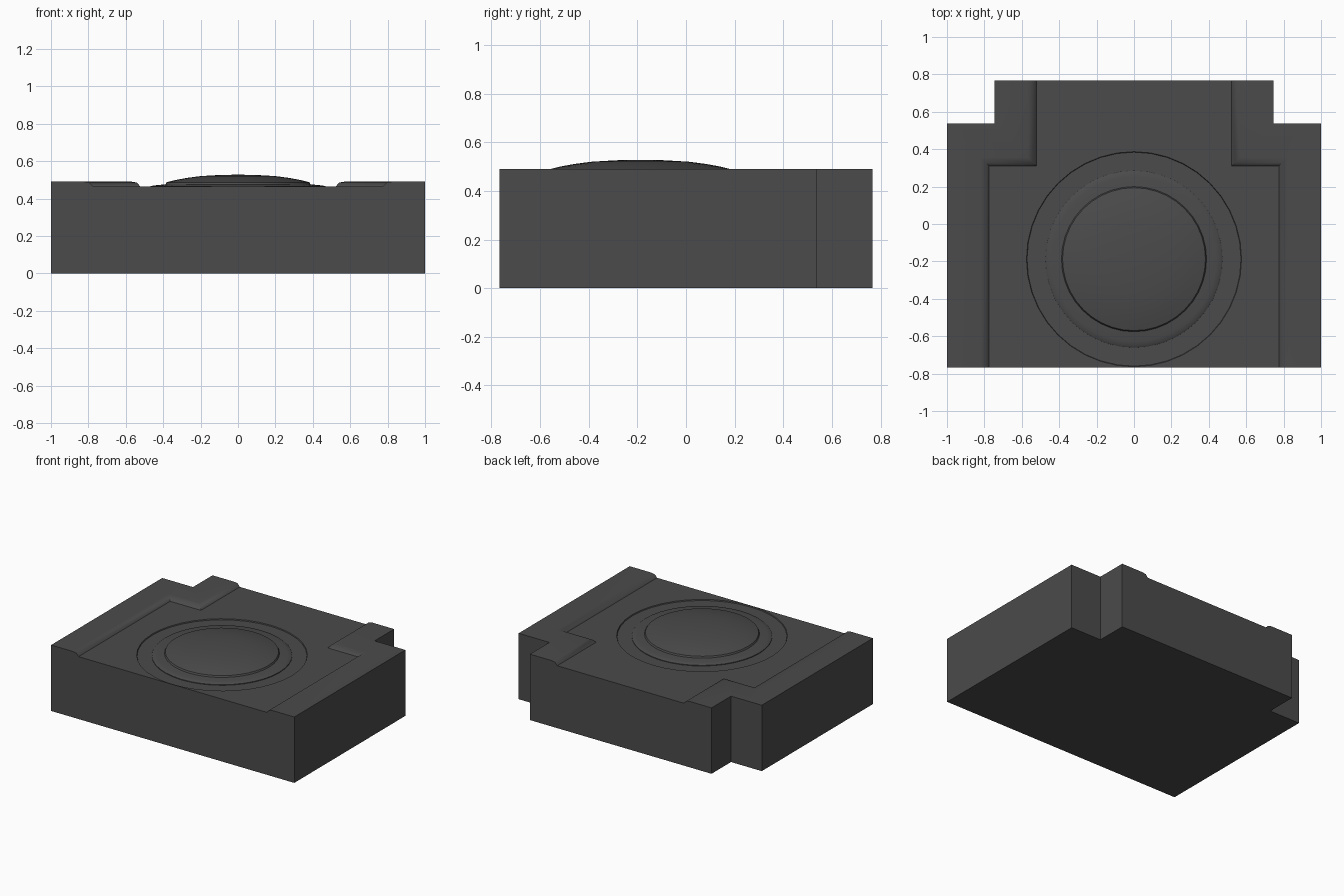
import bpy, bmesh, math

if "Cube" in bpy.data.objects:
    bpy.data.objects.remove(bpy.data.objects["Cube"])

FLOOR, TOP = 0.464, 0.49
CENTER = (0, -0.188, 0)

dark = bpy.data.materials.new("dark_grey")
dark.diffuse_color = (0.07, 0.07, 0.07, 1)
dark.use_nodes = True
dark.node_tree.nodes["Principled BSDF"].inputs["Base Color"].default_value = dark.diffuse_color


def new_object(name, bm):
    bmesh.ops.recalc_face_normals(bm, faces=bm.faces)
    mesh = bpy.data.meshes.new(name)
    bm.to_mesh(mesh)
    bm.free()
    mesh.materials.append(dark)
    ob = bpy.data.objects.new(name, mesh)
    bpy.context.collection.objects.link(ob)
    return ob


def prism(name, outline, z0, z1):
    bm = bmesh.new()
    face = bm.faces.new([bm.verts.new((x, y, z0)) for x, y in outline])
    ext = bmesh.ops.extrude_face_region(bm, geom=[face])
    for v in ext["geom"]:
        if isinstance(v, bmesh.types.BMVert):
            v.co.z = z1
    return new_object(name, bm)


def lathe(name, profile, steps=40):
    bm = bmesh.new()
    verts = [bm.verts.new((r, 0, z)) for r, z in profile]
    edges = [bm.edges.new(p) for p in zip(verts, verts[1:])]
    bmesh.ops.spin(bm, geom=verts + edges, cent=(0, 0, 0), axis=(0, 0, 1),
                   angle=math.tau, steps=steps, use_duplicate=False)
    bmesh.ops.remove_doubles(bm, verts=bm.verts, dist=0.0005)
    ob = new_object(name, bm)
    ob.location = CENTER
    return ob


def smooth(ob, deg):
    bpy.ops.object.select_all(action='DESELECT')
    ob.select_set(True)
    bpy.context.view_layer.objects.active = ob
    bpy.ops.object.shade_smooth_by_angle(angle=math.radians(deg))


# Base block with notched back corners
half = [(1, -0.767), (1, 0.538), (0.747, 0.538), (0.747, 0.767)]
base = prism("base_block", half + [(-x, y) for x, y in reversed(half)], 0, FLOOR)

# Shallow dish with a small stepped edge around the dome
cutter = lathe("dish_cutter", [(0, 0.457), (0.572, 0.457), (0.575, FLOOR),
                               (0.575, 0.6), (0, 0.6)])
cutter.hide_render = True
cutter.hide_viewport = True
cut = base.modifiers.new("dish", 'BOOLEAN')
cut.object = cutter
cut.operation = 'DIFFERENCE'
cut.solver = 'EXACT'

# Stepped side rails, softly rounded along the inner edge
def inset(d):
    return [(0.775 + d, -0.767), (0.775 + d, 0.31 + d),
            (0.522 + d, 0.31 + d), (0.522 + d, 0.767)]

bm = bmesh.new()
rings = [[bm.verts.new((x, y, z)) for x, y in pts] for pts, z in
         ((half, FLOOR), (half, TOP), (inset(0.045), TOP),
          (inset(0.018), TOP - 0.005), (inset(0), FLOOR))]
for a, b in zip(rings, rings[1:] + rings[:1]):
    for i in range(3):
        bm.faces.new((a[i], a[i + 1], b[i + 1], b[i]))
for i in (0, 3):
    bm.faces.new([r[i] for r in rings])
rails = new_object("side_rails", bm)
rails.modifiers.new("mirror", 'MIRROR').use_axis[0] = True
smooth(rails, 60)

# Low dome with a rounded rim
dome = lathe("dome", [(0, 0.45), (0.473, 0.45), (0.473, 0.462), (0.466, 0.467),
                      (0.44, 0.471), (0.41, 0.474), (0.388, 0.476), (0.382, 0.487),
                      (0.33, 0.5), (0.27, 0.511), (0.2, 0.52), (0.1, 0.526),
                      (0, 0.528)])
smooth(dome, 35)
